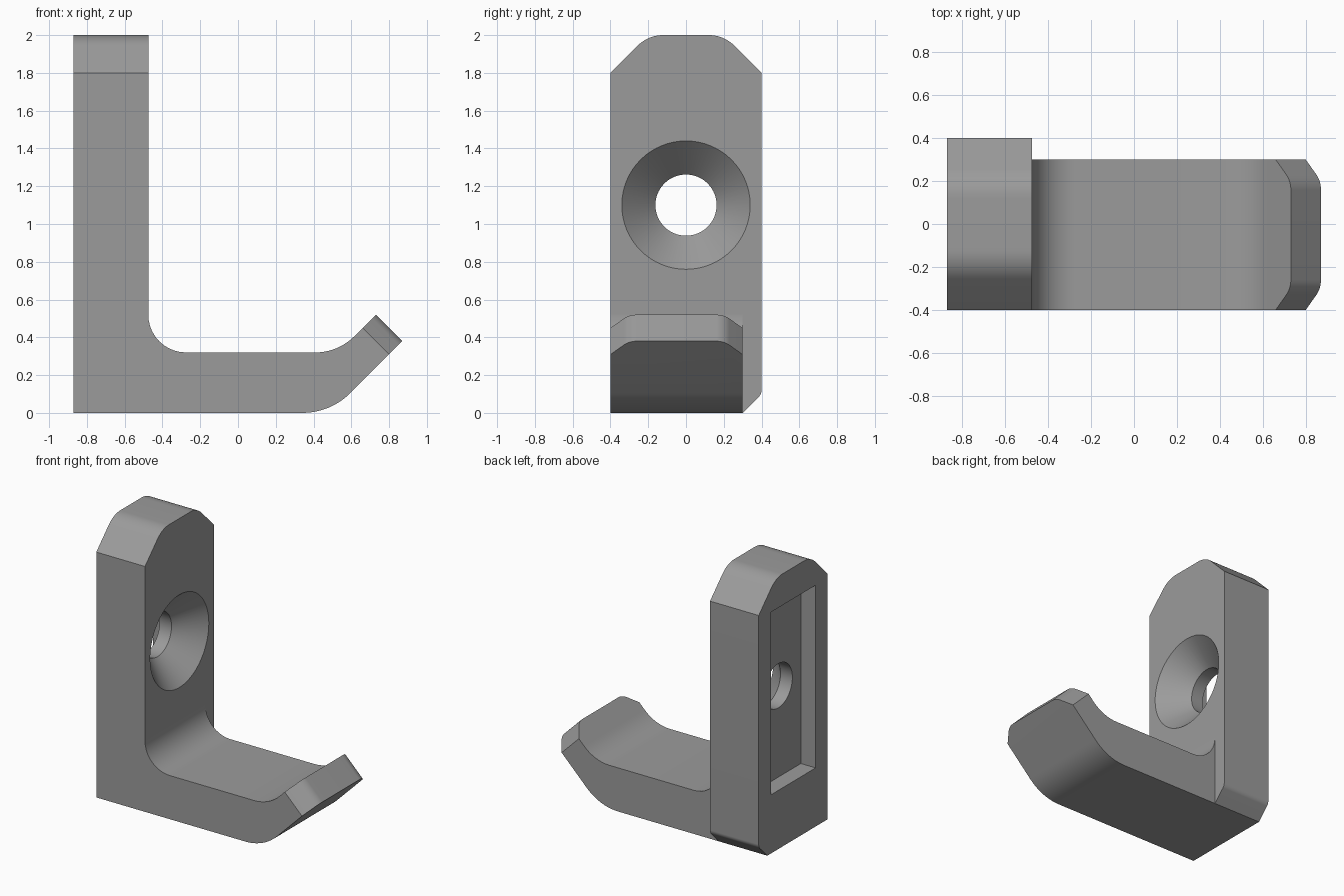
import bpy, bmesh, math
from mathutils import Vector

if "Cube" in bpy.data.objects:
    bpy.data.objects.remove(bpy.data.objects["Cube"])

grey = bpy.data.materials.new("mid grey")
grey.diffuse_color = (0.33, 0.33, 0.33, 1)
grey.use_nodes = True
grey.node_tree.nodes["Principled BSDF"].inputs["Base Color"].default_value = grey.diffuse_color


def rounded(points, steps=10):
    """Outline from (a, b, radius) corners, with each radius turned into an arc."""
    out = []
    for i, (a, b, r) in enumerate(points):
        p = Vector((a, b))
        if not r:
            out.append(p)
            continue
        d0 = (Vector(points[i - 1][:2]) - p).normalized()
        d1 = (Vector(points[(i + 1) % len(points)][:2]) - p).normalized()
        half = d0.angle(d1) / 2
        centre = p + (d0 + d1).normalized() * r / math.sin(half)
        start = p + d0 * r / math.tan(half) - centre
        sweep = start.angle_signed(p + d1 * r / math.tan(half) - centre)
        for k in range(steps + 1):
            t = -sweep * k / steps
            c, s = math.cos(t), math.sin(t)
            out.append(centre + Vector((start.x * c - start.y * s, start.x * s + start.y * c)))
    return out


def prism(name, outline, place, lo, hi):
    """Extrude an outline; place(a, b, depth) gives the 3D position."""
    bm = bmesh.new()
    ends = [[bm.verts.new(place(p.x, p.y, d)) for p in outline] for d in (lo, hi)]
    n = len(outline)
    bm.faces.new(ends[0])
    bm.faces.new(ends[1])
    for i in range(n):
        j = (i + 1) % n
        bm.faces.new((ends[0][i], ends[0][j], ends[1][j], ends[1][i]))
    return finish(name, bm)


def finish(name, bm):
    bmesh.ops.recalc_face_normals(bm, faces=bm.faces)
    mesh = bpy.data.meshes.new(name)
    bm.to_mesh(mesh)
    bm.free()
    mesh.materials.append(grey)
    ob = bpy.data.objects.new(name, mesh)
    bpy.context.collection.objects.link(ob)
    return ob


def combine(target, tool, operation):
    """Apply a boolean and remove the tool object."""
    mod = target.modifiers.new(operation, 'BOOLEAN')
    mod.operation, mod.solver, mod.object = operation, 'EXACT', tool
    bpy.context.view_layer.objects.active = target
    bpy.ops.object.modifier_apply(modifier=mod.name)
    bpy.data.objects.remove(tool)


BACK, FRONT, HOLE_Z = -0.87, -0.475, 1.10

# Upright wall plate, outline in y and z
plate = prism("wall_hook", rounded([
    (-0.4, 0, 0), (0.3, 0, 0), (0.4, 0.1, 0.05), (0.4, 1.8, 0),
    (0.2, 2, 0.19), (-0.2, 2, 0.19), (-0.4, 1.8, 0)]),
    lambda a, b, d: (d, a, b), BACK, FRONT)

# Hook arm with upturned tip, outline in x and z
arm = prism("hook_arm", rounded([
    (-0.6, 0, 0), (0.49, 0, 0.36), (0.87, 0.38, 0), (0.73, 0.52, 0),
    (0.53, 0.32, 0.29), (FRONT, 0.32, 0.2), (FRONT, 0.522, 0), (-0.6, 0.522, 0)]),
    lambda a, b, d: (a, d, b), -0.4, 0.3)

# Clipped, rounded corners of the tip
q = math.sqrt(0.5)
tip = 1.25 * q
trim = prism("tip_trim", rounded([
    (-2, -0.6, 0), (tip - 0.3, -0.6, 0), (tip, -0.3, 0.1),
    (tip, 0.2, 0.1), (tip - 0.3, 0.5, 0), (-2, 0.5, 0)]),
    lambda a, b, d: ((a - d) * q, b, (a + d) * q), -2, 2)
combine(arm, trim, 'INTERSECT')
combine(plate, arm, 'UNION')

# Rectangular pocket in the back
pocket = prism("back_pocket", rounded([
    (-0.26, 0.43, 0), (0.26, 0.43, 0), (0.26, 1.77, 0), (-0.26, 1.77, 0)]),
    lambda a, b, d: (d, a, b), BACK - 0.1, BACK + 0.12)
combine(plate, pocket, 'DIFFERENCE')

# Countersunk screw hole
bm = bmesh.new()
N = 64
rings = []
for x, r in ((BACK - 0.2, 0.162), (FRONT - 0.178, 0.162), (FRONT + 0.05, 0.39)):
    rings.append([bm.verts.new((x, r * math.cos(2 * math.pi * k / N),
                                HOLE_Z + r * math.sin(2 * math.pi * k / N))) for k in range(N)])
for a, b in zip(rings, rings[1:]):
    for k in range(N):
        j = (k + 1) % N
        bm.faces.new((a[k], a[j], b[j], b[k]))
bm.faces.new(rings[0])
bm.faces.new(rings[-1])
combine(plate, finish("screw_hole", bm), 'DIFFERENCE')

# Smooth arcs, crisp edges
bpy.ops.object.select_all(action='DESELECT')
plate.select_set(True)
bpy.context.view_layer.objects.active = plate
bpy.ops.object.shade_smooth_by_angle(angle=math.radians(25))
